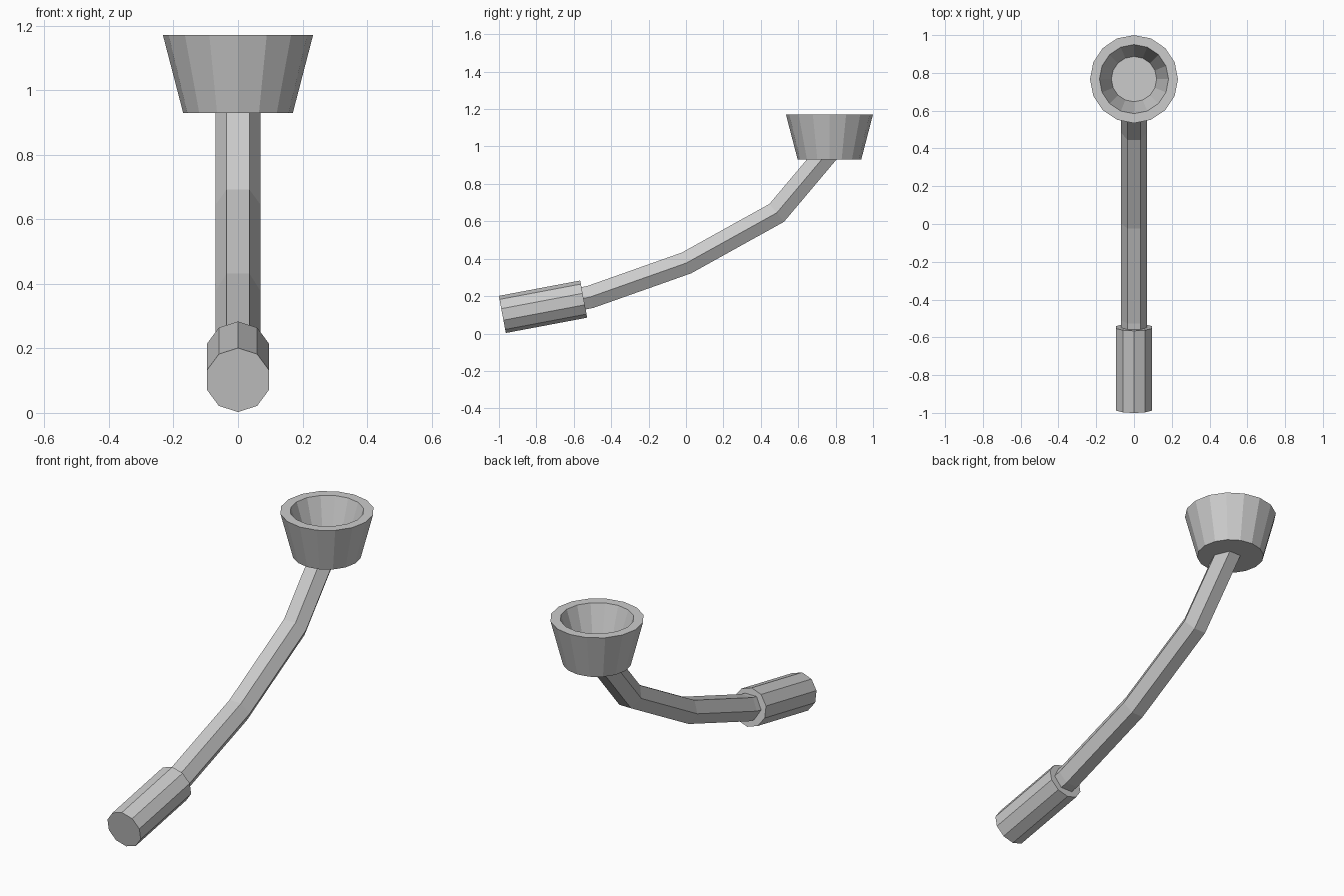
import bpy, bmesh, math
from mathutils import Vector

if "Cube" in bpy.data.objects:
    bpy.data.objects.remove(bpy.data.objects["Cube"])


def finish(name, bm):
    bmesh.ops.recalc_face_normals(bm, faces=bm.faces)
    mesh = bpy.data.meshes.new(name)
    bm.to_mesh(mesh)
    bm.free()
    obj = bpy.data.objects.new(name, mesh)
    bpy.context.collection.objects.link(obj)
    return obj


def loft(name, rings):
    """Skin a list of equal-sized vertex rings and cap both ends."""
    bm = bmesh.new()
    rows = [[bm.verts.new(p) for p in ring] for ring in rings]
    n = len(rows[0])
    for a, b in zip(rows, rows[1:]):
        for i in range(n):
            j = (i + 1) % n
            bm.faces.new((a[i], a[j], b[j], b[i]))
    bm.faces.new(rows[0])
    bm.faces.new(rows[-1])
    return finish(name, bm)


def rod(name, path, radius, sides, start=0.0, end_dir=None):
    """Polygonal rod along a (y, z) path with mitred bends."""
    pts = [Vector(p) for p in path]
    segs = [(b - a).normalized() for a, b in zip(pts, pts[1:])]
    rings = []
    for k, p in enumerate(pts):
        before, after = segs[max(k - 1, 0)], segs[min(k, len(segs) - 1)]
        cut = (before + after).normalized()
        if end_dir and k == len(pts) - 1:
            cut = Vector(end_dir)
        up = Vector((-cut.y, cut.x)) / cut.dot(before)
        ring = []
        for i in range(sides):
            a = start + math.tau * i / sides
            q = p + up * (radius * math.sin(a))
            ring.append((radius * math.cos(a), q.x, q.y))
        rings.append(ring)
    return loft(name, rings)


# Ten-sided handle grip
rod("handle_grip", [(-0.982, 0.102), (-0.547, 0.184)], 0.101, 10, math.pi / 2)

# Bent hexagonal stem, cut level inside the bowl base
rod("stem", [(-0.62, 0.173), (-0.51, 0.196), (0.002, 0.377),
             (0.485, 0.645), (0.742, 0.95)], 0.07, 6, 0.0, (0, 1))

# Sixteen-sided hollow bowl
profile = [(0.17, 0.93), (0.233, 1.172), (0.183, 1.172), (0.12, 0.98)]
loft("bowl", [[(r * math.cos(math.tau * i / 16),
                0.767 + r * math.sin(math.tau * i / 16), z)
               for i in range(16)] for r, z in profile])
